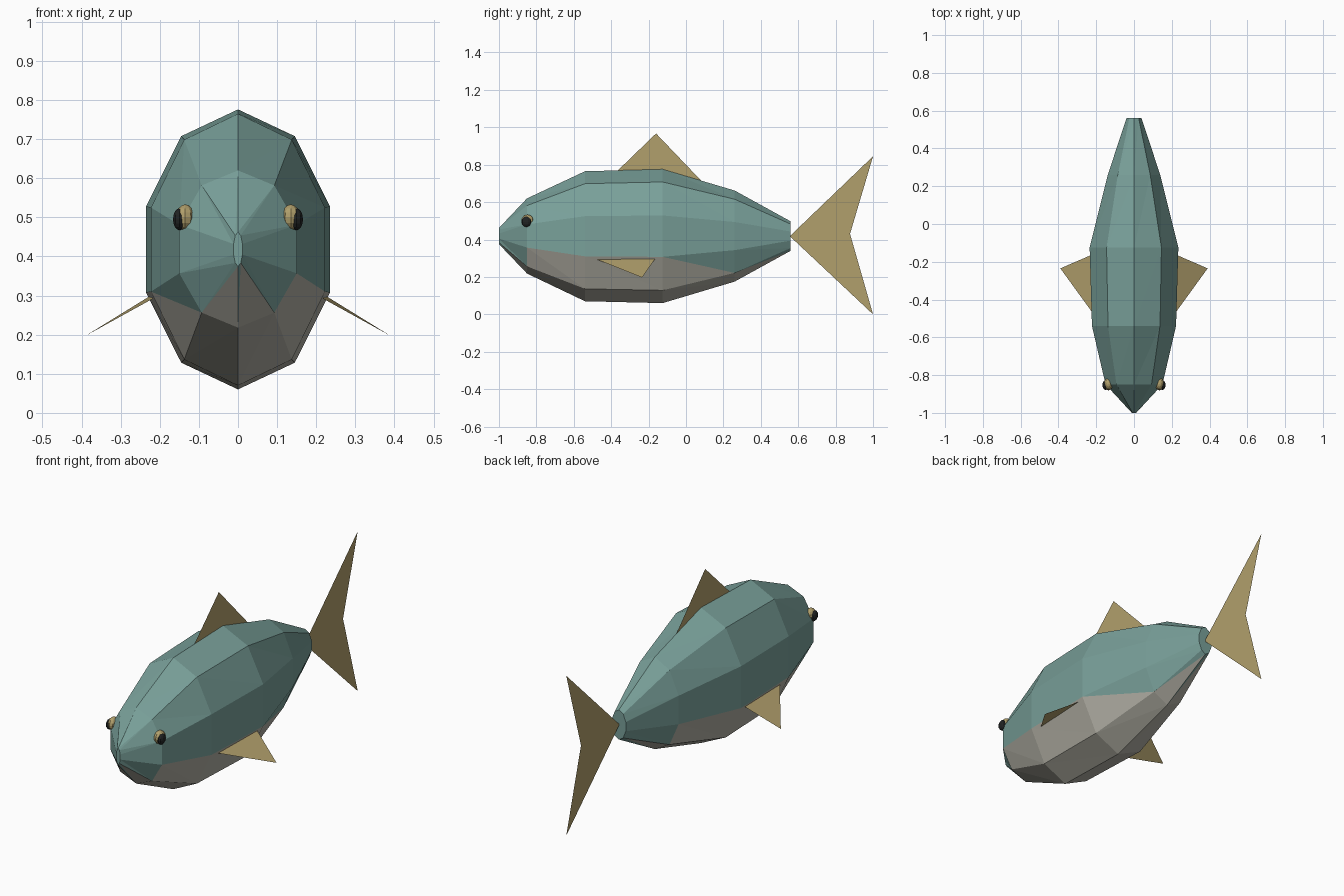
import bpy, bmesh
from math import sin, cos, pi

if "Cube" in bpy.data.objects:
    bpy.data.objects.remove(bpy.data.objects["Cube"])


def material(name, rgb):
    m = bpy.data.materials.new(name)
    m.diffuse_color = (*rgb, 1)
    m.use_nodes = True
    m.node_tree.nodes["Principled BSDF"].inputs["Base Color"].default_value = m.diffuse_color
    return m


TEAL = material("teal", (0.19, 0.35, 0.32))
BELLY = material("belly", (0.45, 0.44, 0.38))
GOLD = material("gold", (0.44, 0.35, 0.15))
BLACK = material("black", (0.015, 0.017, 0.017))


def add_object(name, bm, *mats):
    mesh = bpy.data.meshes.new(name)
    bm.to_mesh(mesh)
    bm.free()
    for m in mats:
        mesh.materials.append(m)
    ob = bpy.data.objects.new(name, mesh)
    bpy.context.collection.objects.link(ob)
    return ob


def flat_fin(name, pts):
    bm = bmesh.new()
    bm.faces.new([bm.verts.new(p) for p in pts])
    bmesh.ops.triangulate(bm, faces=bm.faces[:])
    return add_object(name, bm, GOLD)


def ball(name, centre, radii, mat):
    bm = bmesh.new()
    bmesh.ops.create_uvsphere(bm, u_segments=10, v_segments=8, radius=1)
    bmesh.ops.scale(bm, vec=radii, verts=bm.verts)
    bmesh.ops.translate(bm, vec=centre, verts=bm.verts)
    return add_object(name, bm, mat)


# Body: ten-sided rings (y, half width, bottom z, top z)
N = 10
RINGS = [(-1.0, 0.012, 0.375, 0.462), (-0.85, 0.158, 0.218, 0.62),
         (-0.54, 0.234, 0.07, 0.765), (-0.125, 0.247, 0.06, 0.776),
         (0.26, 0.146, 0.175, 0.662), (0.56, 0.042, 0.34, 0.497)]
bm = bmesh.new()
rings = []
for y, w, lo, hi in RINGS:
    rings.append([bm.verts.new((w * sin(2 * pi * j / N), y,
                                (lo + hi) / 2 + (hi - lo) / 2 * cos(2 * pi * j / N)))
                  for j in range(N)])
for front, rear in zip(rings, rings[1:]):
    for j in range(N):
        k = (j + 1) % N
        for tri in ((front[j], front[k], rear[k]), (front[j], rear[k], rear[j])):
            f = bm.faces.new(tri)
            # Pale belly on the low faces
            f.material_index = int(sum(v.co.z for v in tri) / 3 < 0.286)
bm.faces.new(rings[0])
bm.faces.new(rings[-1])
bmesh.ops.recalc_face_normals(bm, faces=bm.faces[:])
add_object("body", bm, TEAL, BELLY)

# Dorsal and tail fins
flat_fin("dorsal_fin", [(0, -0.40, 0.735), (0, -0.16, 0.967), (0, 0.10, 0.695)])
flat_fin("tail_fin", [(0, 0.555, 0.418), (0, 1.0, 0.845), (0, 0.877, 0.43), (0, 1.0, 0.0)])

# Side fins and eyes
for side, s in (("right", 1), ("left", -1)):
    flat_fin(side + "_side_fin", [(s * 0.205, -0.49, 0.299), (s * 0.39, -0.235, 0.197),
                                  (s * 0.212, -0.158, 0.307)])
    ball(side + "_eye", (s * 0.135, -0.847, 0.499), (0.025, 0.034, 0.034), GOLD)
    ball(side + "_pupil", (s * 0.15, -0.853, 0.495), (0.017, 0.027, 0.028), BLACK)
